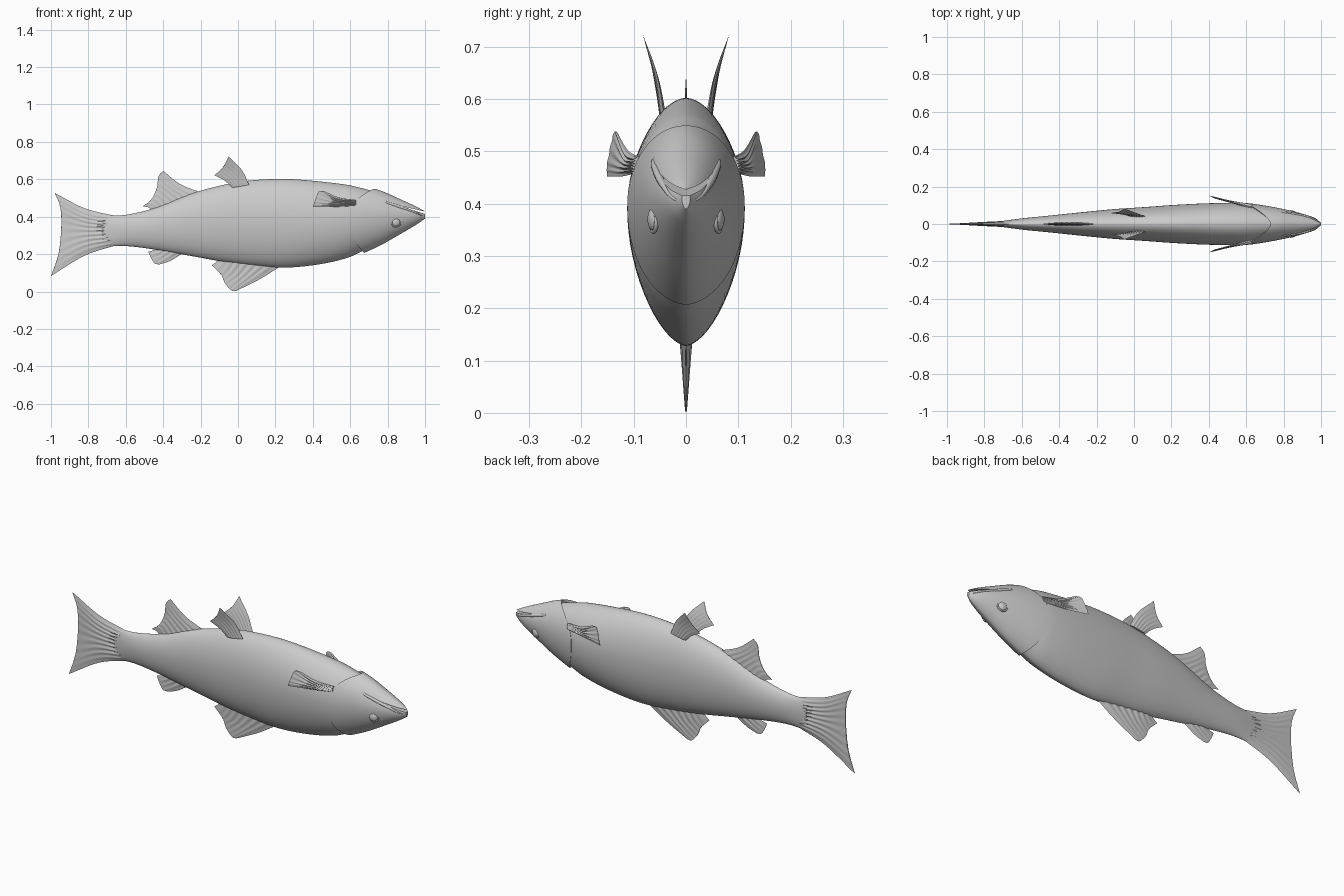
import bpy, bmesh
from math import sin, cos, pi
from mathutils import Vector

cube = bpy.data.objects.get("Cube")
if cube:
    bpy.data.objects.remove(cube, do_unlink=True)

grey = bpy.data.materials.new("plain_grey")
grey.use_nodes = True
grey.diffuse_color = (0.6, 0.6, 0.6, 1)
grey.node_tree.nodes["Principled BSDF"].inputs["Base Color"].default_value = (0.6, 0.6, 0.6, 1)

# Body stations: x, upper edge z, lower edge z, half width
STATIONS = [
    (-.72, .405, .24, .014), (-.6, .41, .243, .03), (-.45, .445, .225, .045),
    (-.25, .523, .19, .066), (-.1, .565, .163, .08), (.05, .592, .143, .09),
    (.25, .602, .128, .104), (.45, .587, .148, .112), (.6, .568, .185, .109),
    (.75, .54, .245, .088), (.88, .487, .315, .06), (.96, .45, .362, .034),
    (1, .428, .39, .008)]


def section(x):
    """Smoothly interpolated upper edge, lower edge and half width at x."""
    last = len(STATIONS) - 1
    i = max(k for k in range(last) if k == 0 or STATIONS[k][0] <= x)
    a, b = STATIONS[i], STATIONS[i + 1]
    before, after = STATIONS[max(i - 1, 0)], STATIONS[min(i + 2, last)]
    h = b[0] - a[0]
    t = (x - a[0]) / h
    out = []
    for k in (1, 2, 3):
        m0 = (b[k] - before[k]) / (b[0] - before[0]) * h
        m1 = (after[k] - a[k]) / (after[0] - a[0]) * h
        out.append(a[k] + t * m0 + t * t * (3 * (b[k] - a[k]) - 2 * m0 - m1)
                   + t ** 3 * (2 * (a[k] - b[k]) + m0 + m1))
    return out


def skin(x, angle, scale=1.0):
    """Point on the egg-shaped cross-section; angle zero is the upper edge."""
    top, low, w = section(x)
    mid = low + .55 * (top - low)
    c, s = cos(angle), sin(angle)
    reach = top - mid if c > 0 else mid - low
    y = w * abs(s) ** (1.1 if c > 0 else 1.2) * (1 if s > 0 else -1)
    return Vector((x, y * scale, mid + c * reach * scale))


def skin_y(x, z):
    """Half width of the skin at a given x and height."""
    top, low, w = section(x)
    mid = low + .55 * (top - low)
    c = (z - mid) / (top - mid if z > mid else mid - low)
    return w * max(0, 1 - c * c) ** .57


def spline(pts, u):
    """Point at u (0 to 1) on a smooth curve through the points."""
    n = len(pts) - 1
    i = min(int(u * n), n - 1)
    t = u * n - i
    a, b = pts[i], pts[i + 1]
    p = pts[i - 1] if i > 0 else 2 * a - b
    q = pts[i + 2] if i + 2 <= n else 2 * b - a
    return .5 * (2 * a + (b - p) * t + (2 * p - 5 * a + 4 * b - q) * t * t
                 + (3 * a - p - 3 * b + q) * t ** 3)


def finish(ob, name):
    ob.name = name
    ob.data.materials.clear()
    ob.data.materials.append(grey)
    bpy.ops.object.select_all(action='DESELECT')
    ob.select_set(True)
    bpy.context.view_layer.objects.active = ob
    bpy.ops.object.shade_smooth_by_angle(angle=.7)
    return ob


def loft(name, rings):
    """Closed skin over rings of equal length."""
    bm = bmesh.new()
    vs = [[bm.verts.new(p) for p in ring] for ring in rings]
    n = len(vs[0])
    for r0, r1 in zip(vs, vs[1:]):
        for k in range(n):
            bm.faces.new((r0[k], r0[(k + 1) % n], r1[(k + 1) % n], r1[k]))
    bm.faces.new(vs[0])
    bm.faces.new(vs[-1][::-1])
    bmesh.ops.recalc_face_normals(bm, faces=bm.faces)
    me = bpy.data.meshes.new(name)
    bm.to_mesh(me)
    bm.free()
    ob = bpy.data.objects.new(name, me)
    bpy.context.collection.objects.link(ob)
    return finish(ob, name)


def fin(name, rows, thick, ribs=8, ripple=.2, side=1):
    """Tapered ribbed blade through rows (root to edge) of x, z and optional y."""
    rows = [[Vector((p[0], side * p[2] if len(p) > 2 else 0, p[1])) for p in r] for r in rows]
    n, rings = 48, []
    for j in range(13):
        v = j / 12
        front, back = [], []
        for k in range(n + 1):
            u = k / n
            p = spline([spline(r, u) for r in rows], v)
            d = thick * (1 - .85 * v) * (1 - (2 * u - 1) ** 4) * (1 + ripple * cos(2 * pi * ribs * u))
            front.append(p - Vector((0, d, 0)))
            back.append(p + Vector((0, d, 0)))
        rings.append(front + back[-2:0:-1])
    return loft(name, rings)


# Trunk, narrowing where it slips under the head
ANGLES = [2 * pi * k / 64 for k in range(64)]
trunk = []
for j in range(81):
    x = -.72 + 1.57 * j / 80
    tuck = 1 - .15 * min(max((x - .6) / .25, 0), 1)
    trunk.append([skin(x, a, tuck) for a in ANGLES])
loft("body", trunk)


# Head with a curved gill cover edge standing slightly proud of the trunk
def gill_x(a):
    c = cos(a)
    return .60 + (.13 if c > 0 else .075) * c * c


head_rings = [[skin(gill_x(a) + .004, a, .9) for a in ANGLES]]
for j in range(41):
    v = 1 - (1 - j / 40) ** 1.4
    head_rings.append([skin(gill_x(a) + (1 - gill_x(a)) * v, a, 1.03 - .03 * v) for a in ANGLES])
head = loft("head", head_rings)

# Mouth slit, cut as a thin wedge
wedge = [(.86, .460), (1.03, .420), (1.03, .406), (.86, .458)]
cutter = loft("mouth_cutter", [[Vector((x, y, z)) for x, z in wedge] for y in (-.2, .2)])
cutter.hide_render = True
slit = head.modifiers.new("mouth", 'BOOLEAN')
slit.operation, slit.solver, slit.object = 'DIFFERENCE', 'EXACT', cutter
bpy.context.view_layer.objects.active = head
bpy.ops.object.modifier_apply(modifier=slit.name)
bpy.data.objects.remove(cutter, do_unlink=True)
finish(head, "head")

# Fins on the centre plane
fin("tail_fin", [
    [(-.66, .405), (-.66, .325), (-.66, .245)],
    [(-.82, .445), (-.82, .33), (-.82, .192)],
    [(-.98, .527), (-.95, .45), (-.945, .34), (-.96, .2), (-1, .083)]], .015, ribs=10)
fin("upper_rear_fin", [
    [(-.2, .53), (-.33, .47), (-.46, .43)],
    [(-.31, .575), (-.4, .53), (-.48, .45)],
    [(-.4, .645), (-.425, .615), (-.435, .55), (-.465, .49), (-.51, .455)]], .008)
fin("lower_main_fin", [
    [(.25, .15), (.05, .17), (-.1, .19)],
    [(.12, .068), (0, .1), (-.115, .16)],
    [(-.01, .003), (-.035, .006), (-.07, .045), (-.09, .09), (-.14, .14)]], .012)
fin("lower_rear_fin", [
    [(-.28, .215), (-.42, .245)],
    [(-.36, .165), (-.44, .225)],
    [(-.42, .145), (-.445, .15), (-.465, .18), (-.48, .213)]], .008, ribs=4)

# Parts that repeat on both flanks
for side, label in ((-1, "front"), (1, "back")):
    fin(label + "_upper_paired_fin", [
        [(.06, .57, .042), (-.03, .555, .045)],
        [(.02, .65, .056), (-.07, .592, .052)],
        [(-.05, .722, .082), (-.08, .665, .066), (-.125, .622, .058)]], .005, ribs=6, side=side)
    fin(label + "_gill_fin", [
        [(.63, .49, .092), (.63, .458, .098)],
        [(.54, .503, .112), (.51, .452, .122)],
        [(.46, .537, .132), (.43, .532, .138), (.41, .48, .149), (.4, .452, .151)]],
        .007, ribs=6, ripple=.5, side=side)

    # Eye with a raised rim
    at = Vector((.845, side * (skin_y(.845, .37) - .002), .37))
    bpy.ops.mesh.primitive_uv_sphere_add(segments=32, ring_count=16, radius=1, location=at)
    eye = bpy.context.object
    eye.scale = (.022, .011, .022)
    eye.rotation_euler = (0, 0, -side * .22)
    finish(eye, label + "_eye")
    bpy.ops.mesh.primitive_torus_add(major_segments=40, minor_segments=10, major_radius=.024,
                                     minor_radius=.004, location=at,
                                     rotation=(pi / 2, 0, -side * .22))
    finish(bpy.context.object, label + "_eye_rim")

    # Lip ridge running back from the snout to a hooked jaw corner
    path = [(.775, .497), (.79, .478), (.83, .464), (.88, .447), (.93, .43), (.985, .406)]
    curve = bpy.data.curves.new(label + "_lip", 'CURVE')
    curve.dimensions, curve.bevel_depth, curve.bevel_resolution = '3D', .008, 3
    strand = curve.splines.new('POLY')
    strand.points.add(30)
    knots = [Vector((x, 0, z)) for x, z in path]
    for k, pt in enumerate(strand.points):
        p = spline(knots, k / 30)
        pt.co = (p.x, side * (skin_y(p.x, p.z) - .002), p.z, 1)
        pt.radius = .35 + .65 * sin(pi * k / 30)
    lip = bpy.data.objects.new(label + "_lip", curve)
    bpy.context.collection.objects.link(lip)
    bpy.ops.object.select_all(action='DESELECT')
    lip.select_set(True)
    bpy.context.view_layer.objects.active = lip
    bpy.ops.object.convert(target='MESH')
    finish(bpy.context.object, label + "_lip")
